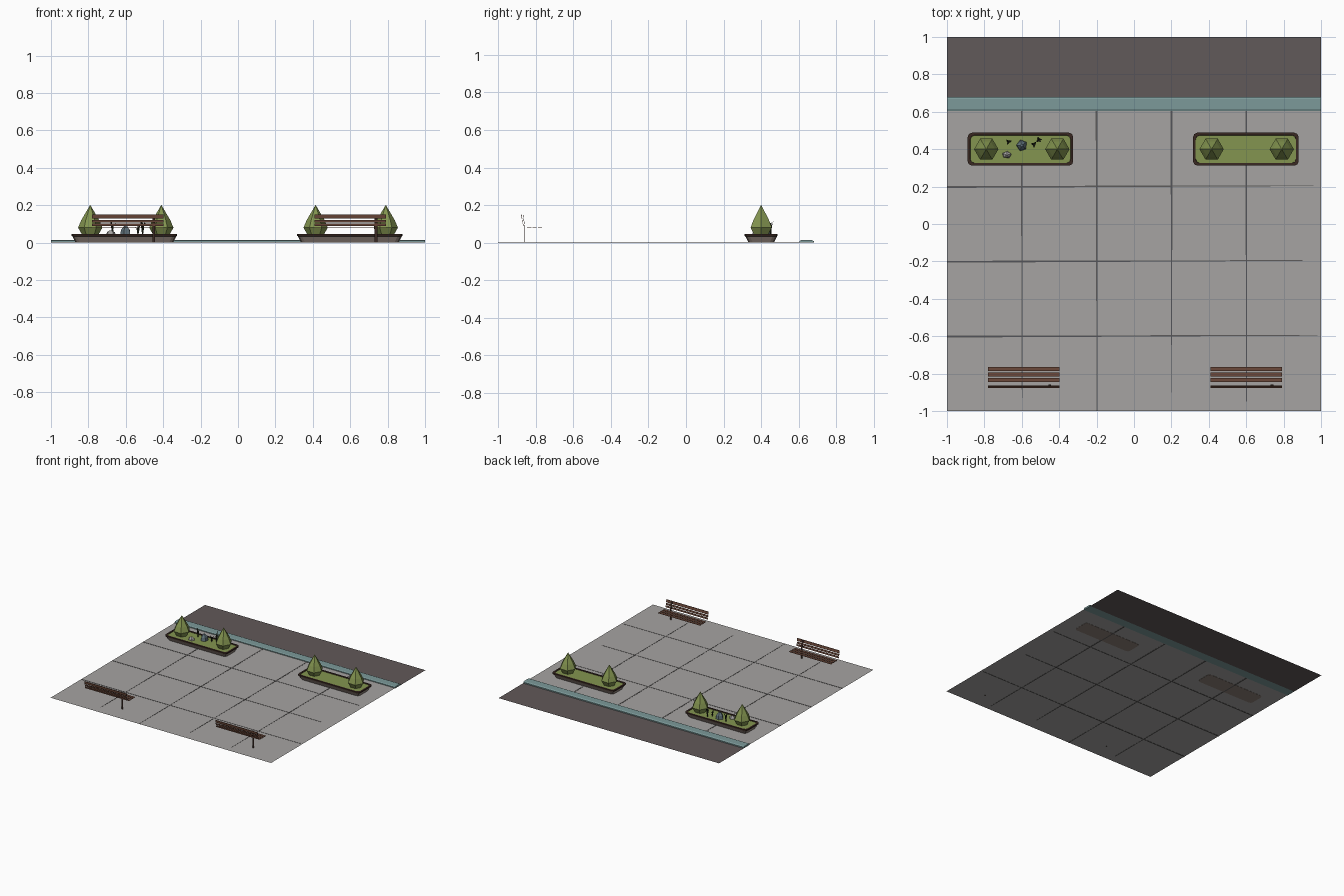
import bpy, bmesh, math, random
from mathutils import Vector

if "Cube" in bpy.data.objects:
    bpy.data.objects.remove(bpy.data.objects["Cube"])

random.seed(4)


def material(name, r, g, b):
    m = bpy.data.materials.new(name)
    m.diffuse_color = (r, g, b, 1)
    m.use_nodes = True
    m.node_tree.nodes["Principled BSDF"].inputs["Base Color"].default_value = m.diffuse_color
    return m


PAVING = material("paving grey", .38, .37, .36)
JOINT = material("joint grey", .11, .105, .105)
ROAD = material("asphalt", .12, .10, .10)
KERB = material("kerb teal", .20, .32, .32)
GREEN = material("leaf green", .23, .30, .08)
WOOD = material("bench wood", .15, .066, .042)
DARK = material("dark brown", .042, .022, .016)
STONE = material("planter stone", .27, .215, .185)
ROCK = material("blue rock", .12, .17, .20)
SPROUT = material("dark sprout", .016, .02, .01)


def make(name, bm, *mats):
    bmesh.ops.recalc_face_normals(bm, faces=bm.faces)
    me = bpy.data.meshes.new(name)
    bm.to_mesh(me)
    bm.free()
    for m in mats:
        me.materials.append(m)
    ob = bpy.data.objects.new(name, me)
    bpy.context.collection.objects.link(ob)
    return ob


def loft(name, rings, bands, mats, cap=0):
    """Skin a stack of equal-length rings; bands gives the material of each step."""
    bm = bmesh.new()
    vs = [[bm.verts.new(p) for p in ring] for ring in rings]
    n = len(rings[0])
    for k in range(len(vs) - 1):
        for i in range(n):
            j = (i + 1) % n
            f = bm.faces.new((vs[k][i], vs[k][j], vs[k + 1][j], vs[k + 1][i]))
            f.material_index = bands[k]
    bm.faces.new(vs[0][::-1])
    bm.faces.new(vs[-1]).material_index = cap
    return make(name, bm, *mats)


def extrude_x(name, outline, x0, x1, mat):
    """Extrude a (y, z) outline along x."""
    return loft(name, [[(x, y, z) for y, z in outline] for x in (x0, x1)], [0], [mat])


def sheet(name, pts, mat):
    bm = bmesh.new()
    bm.faces.new([bm.verts.new(p) for p in pts])
    return make(name, bm, mat)


# ground: paved plaza, kerb and road
sheet("plaza", [(-1, -1, .003), (1, -1, .003), (1, .61, .003), (-1, .61, .003)], PAVING)
sheet("road", [(-1, .675, 0), (1, .675, 0), (1, 1, 0), (-1, 1, 0)], ROAD)
extrude_x("kerb", [(.605, 0), (.605, .01), (.615, .014), (.668, .014), (.68, .009), (.68, 0)],
          -1, 1, KERB)


# paving joints: thin plates that taper off towards one end
def joint(name, a, b):
    a, b = Vector(a), Vector(b)
    d = (b - a).normalized()
    s = Vector((-d.y, d.x))
    ends = [a + s * .005, a - s * .005, b - s * .002, b + s * .002]
    loft(name, [[(p.x, p.y, z) for p in ends] for z in (.0015, .0042)], [0], [JOINT])


for k, y in enumerate((-.6, -.2, .2)):
    joint("cross_joint", (-1, y - .002), ((.98, .9, .96)[k], y + .005))
for k, x in enumerate((-.6, -.2, .2, .6)):
    joint("long_joint", (x, .605), (x + .002, (-.93, -1, -.9, -.95)[k]))


# planters: flared stone trough, dark rim, grass top
def rounded_rect(cx, cy, hx, hy, z, c=.022):
    m = c * .3
    corner = [(hx, hy - c), (hx - m, hy - m), (hx - c, hy)]
    pts = corner + [(-x, y) for x, y in corner[::-1]]
    pts += [(-x, -y) for x, y in corner] + [(x, -y) for x, y in corner[::-1]]
    return [(cx + x, cy + y, z) for x, y in pts]


def bush(x, y):
    prof = [(.042, .040), (.065, .08), (.048, .12), (.001, .2)]
    rings = [[(x + r * math.cos(a), y + r * math.sin(a), z)
              for a in (i * math.pi / 3 for i in range(6))] for r, z in prof]
    loft("bush", rings, [0] * 3, [GREEN])


for cx, bushes in ((-.607, (-.79, -.41)), (.598, (.415, .79))):
    steps = [(.02, .002), (.004, .034), (0, .035), (0, .045), (.013, .045), (.014, .041)]
    loft("planter", [rounded_rect(cx, .4, .282 - i, .088 - i, z) for i, z in steps],
         [0, 1, 1, 1, 1], [STONE, DARK, GREEN], cap=2)
    for bx in bushes:
        bush(bx, .4)


# rocks in the left planter
def rock(name, x, y, sx, sy, h, mat, turn):
    rings = []
    for r, z in ((1, .038), (.85, .041 + h * .55), (.25, .041 + h)):
        rings.append([(x + sx * r * math.cos(a + turn), y + sy * r * math.sin(a + turn), z)
                      for a in (i * math.tau / 5 for i in range(5))])
    loft(name, rings, [0, 0], [mat])


rock("blue_rock", -.60, .42, .03, .032, .05, ROCK, .6)
rock("grey_rock", -.68, .37, .027, .02, .025, PAVING, .2)


# sprouts: clumps of narrow leaning blades
def sprout(x, y, h, count):
    for i in range(count):
        a = i * math.tau / count + random.random()
        d = Vector((math.cos(a), math.sin(a), 0))
        s = Vector((-d.y, d.x, 0)) * .006
        base = Vector((x, y, .04))
        mid = base + d * .007 + Vector((0, 0, h * .6))
        tip = base + d * .018 + Vector((0, 0, h * random.uniform(.8, 1)))
        sheet("sprout_blade", [base - s * .5, mid - s, tip, mid + s, base + s * .5], SPROUT)


sprout(-.67, .44, .085, 3)
sprout(-.535, .425, .06, 3)
sprout(-.51, .45, .085, 4)


# benches facing the planters: three seat slats, three leaning back slats, one flat post
for x0, x1, px in ((-.78, -.397, -.45), (.408, .79, .738)):
    for k in range(3):
        y = -.765 - k * .029
        extrude_x("seat_slat", [(y, .078), (y, .081), (y - .022, .081), (y - .022, .078)],
                  x0, x1, WOOD)
    for z0, z1 in ((.09, .103), (.108, .122), (.128, .15)):
        y0, y1 = (-.864 - (z - .09) * .17 for z in (z0, z1))
        extrude_x("back_slat", [(y0, z0), (y0 - .003, z0), (y1 - .003, z1), (y1, z1)],
                  x0, x1, WOOD)
    post = [(-.859, 0), (-.859, .09), (-.868, .148), (-.866, .148), (-.857, .09), (-.857, 0)]
    extrude_x("bench_post", post, px - .007, px + .007, DARK)
